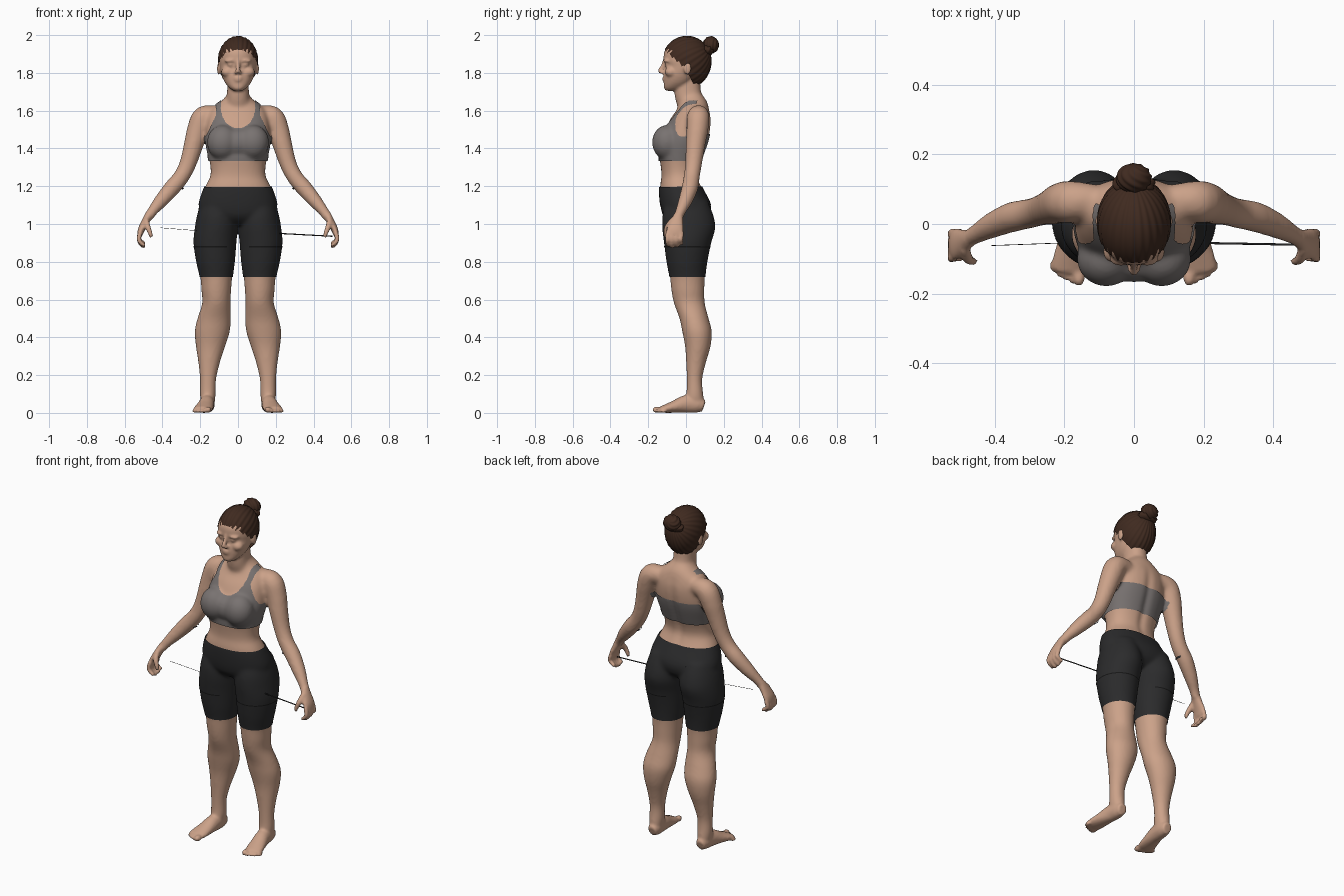
import bpy, bmesh, math
from mathutils import Vector, Matrix

cube = bpy.data.objects.get("Cube")
if cube:
    bpy.data.objects.remove(cube, do_unlink=True)


def material(name, rgb):
    mat = bpy.data.materials.new(name)
    mat.use_nodes = True
    mat.diffuse_color = (*rgb, 1)
    shader = next(n for n in mat.node_tree.nodes if n.type == 'BSDF_PRINCIPLED')
    shader.inputs["Base Color"].default_value = (*rgb, 1)
    shader.inputs["Roughness"].default_value = 0.7
    return mat


SKIN = material("skin", (.6, .36, .25))
HAIR = material("dark brown hair", (.05, .023, .014))
GREY = material("grey fabric", (.19, .17, .165))
BLACK = material("black fabric", (.024, .024, .025))
SEAM = material("seam black", (.008, .008, .008))


def spline(rows, steps=4):
    """Smooth a list of stations with a Catmull-Rom curve."""
    rows = [Vector(r) for r in rows]
    out = []
    for i in range(len(rows) - 1):
        a, b = rows[max(i - 1, 0)], rows[i]
        c, d = rows[i + 1], rows[min(i + 2, len(rows) - 1)]
        for k in range(steps):
            t = k / steps
            out.append(b + (c - a) * (t / 2) + (a * 2 - b * 5 + c * 4 - d) * (t * t / 2)
                       + (b * 3 - a - c * 3 + d) * (t ** 3 / 2))
    return out + [rows[-1]]


def skin_rings(bm, rings):
    """Join rings of points into one closed tube."""
    rings = [[bm.verts.new(p) for p in ring] for ring in rings]
    for low, high in zip(rings, rings[1:]):
        for i in range(len(low)):
            j = (i + 1) % len(low)
            bm.faces.new((low[i], low[j], high[j], high[i]))
    bm.faces.new(rings[0])
    bm.faces.new(rings[-1])


def circle(power=1.0, n=32):
    for i in range(n):
        a = math.tau * i / n
        c, s = math.cos(a), math.sin(a)
        yield (math.copysign(abs(c) ** power, c), math.copysign(abs(s) ** power, s))


def stack(bm, rows, power=.9):
    """Level rings from stations of height, two x limits, front and back."""
    skin_rings(bm, [[((a + b) / 2 + c * (b - a) / 2, (f + k) / 2 + s * (k - f) / 2, z)
                     for c, s in circle(power)] for z, a, b, f, k in spline(rows)])


def symmetric(bm, rows):
    stack(bm, [(z, -w, w, f, k) for z, w, f, k in rows])


def tube(bm, rows, side):
    """Sweep ellipses along a path of x, y, z, side radius, other radius."""
    pts = spline([r if len(r) == 5 else (*r, r[-1]) for r in rows])
    rings = []
    for i, p in enumerate(pts):
        t = Vector(pts[min(i + 1, len(pts) - 1)][:3]) - Vector(pts[max(i - 1, 0)][:3])
        t.normalize()
        u = Vector(side)
        u = (u - t * u.dot(t)).normalized()
        v = t.cross(u)
        rings.append([Vector(p[:3]) + u * c * p[3] + v * s * p[4] for c, s in circle()])
    skin_rings(bm, rings)


def ball(bm, centre, radii):
    bmesh.ops.create_uvsphere(bm, u_segments=24, v_segments=16, radius=1,
                              matrix=Matrix.Translation(centre) @ Matrix.Diagonal((*radii, 1)))


def mirror(bm):
    """Copy everything so far to the other side."""
    copy = bmesh.ops.duplicate(bm, geom=bm.verts[:] + bm.edges[:] + bm.faces[:])["geom"]
    for v in copy:
        if isinstance(v, bmesh.types.BMVert):
            v.co.x = -v.co.x


def place(name, bm, mat):
    bmesh.ops.recalc_face_normals(bm, faces=bm.faces[:])
    mesh = bpy.data.meshes.new(name)
    bm.to_mesh(mesh)
    bm.free()
    mesh.shade_smooth()
    mesh.materials.append(mat)
    obj = bpy.data.objects.new(name, mesh)
    bpy.context.scene.collection.objects.link(obj)
    return obj


def fuse(bm, voxel, rounds):
    """Melt overlapping parts into one smooth surface."""
    obj = place("blend", bm, SKIN)
    remesh = obj.modifiers.new("remesh", 'REMESH')
    remesh.mode, remesh.voxel_size = 'VOXEL', voxel
    smooth = obj.modifiers.new("smooth", 'SMOOTH')
    smooth.factor, smooth.iterations = .5, rounds
    graph = bpy.context.evaluated_depsgraph_get()
    mesh = bpy.data.meshes.new_from_object(obj.evaluated_get(graph))
    bpy.data.objects.remove(obj, do_unlink=True)
    mesh.materials.clear()
    out = bmesh.new()
    out.from_mesh(mesh)
    bpy.data.meshes.remove(mesh)
    return out


# Legs, arms and bust, then torso and neck
core = bmesh.new()
stack(core, [(1.12, .03, .19, -.1, .11), (1.05, .012, .212, -.12, .14), (.98, .006, .225, -.122, .152),
             (.9, .012, .232, -.113, .13), (.8, .02, .218, -.1, .11), (.72, .03, .2, -.085, .1),
             (.65, .036, .194, -.078, .098), (.58, .04, .19, -.064, .1), (.5, .038, .215, -.035, .12),
             (.43, .043, .23, -.02, .137), (.35, .068, .223, -.005, .13), (.27, .094, .211, 0, .107),
             (.18, .115, .202, .003, .087), (.1, .118, .202, 0, .092), (.03, .125, .195, -.02, .1)], 1)
tube(core, [(.11, .07, 1.58, .045), (.18, .065, 1.567, .06), (.212, .06, 1.5, .058), (.235, .05, 1.42, .052),
            (.265, .04, 1.32, .045), (.3, .03, 1.25, .043), (.35, .02, 1.19, .044), (.41, -.005, 1.12, .037),
            (.455, -.03, 1.065, .028), (.478, -.042, 1.03, .027)], (0, 1, 0))
ball(core, (.08, -.1, 1.432), (.08, .075, .088))
mirror(core)
ball(core, (0, -.1, 1.43), (.1, .063, .07))
symmetric(core, [(1.0, .15, -.07, .08), (1.04, .19, -.115, .12), (1.1, .205, -.132, .128), (1.19, .177, -.138, .085),
                 (1.25, .148, -.13, .062), (1.3, .146, -.133, .068), (1.36, .156, -.14, .09),
                 (1.44, .17, -.13, .118), (1.5, .168, -.11, .13), (1.56, .16, -.08, .132),
                 (1.61, .14, -.045, .122), (1.65, .09, -.03, .11), (1.68, .06, -.03, .09)])
symmetric(core, [(1.58, .07, -.03, .1), (1.65, .064, -.054, .095), (1.7, .058, -.062, .08), (1.78, .056, -.06, .075)])
body = fuse(core, .01, 8)
for v in body.verts:  # spine furrow
    if v.co.y > 0 and 1.15 < v.co.z < 1.62:
        fade = math.sin((v.co.z - 1.15) / .47 * math.pi)
        v.co.y -= .012 * fade * math.exp(-(v.co.x / .022) ** 2)

# Hands, feet and paired face features
extra = bmesh.new()
tube(extra, [(.472, -.04, 1.045, .025, .023), (.492, -.05, 1.01, .036, .02),
             (.512, -.058, .97, .045, .018), (.52, -.062, .94, .042, .014)], (0, 1, 0))
for i in range(4):
    y = -.024 - .024 * i
    drop = (.012, 0, -.004, .004)[i]
    tube(extra, [(.517, y, .955, .0125), (.525, y - .003, .92, .012),
                 (.512, y - .002, .895 + drop, .011), (.492, y, .882 + drop, .01)], (0, 1, 0))
tube(extra, [(.487, -.07, 1.02, .016), (.478, -.098, .985, .015), (.466, -.107, .955, .012),
             (.458, -.108, .93, .01)], (0, 1, 0))
tube(extra, [(.16, .095, .035, .026, .03), (.16, .06, .045, .037, .044), (.165, 0, .047, .04, .047),
             (.175, -.06, .033, .046, .033), (.185, -.11, .022, .05, .022), (.19, -.138, .017, .047, .015)], (1, 0, 0))
for i in range(5):
    r = .017 if i == 0 else .0115 - .0005 * i
    ball(extra, (.158 + .0185 * i, -.152 + .002 * i * i, r), (r, .027 - .002 * i, r))
ball(extra, (.102, .008, 1.822), (.009, .02, .033))          # ear
ball(extra, (.04, -.1, 1.864), (.032, .022, .009))           # brow
ball(extra, (.038, -.098, 1.843), (.019, .016, .012))        # eye
ball(extra, (.055, -.08, 1.805), (.034, .032, .028))         # cheekbone
ball(extra, (.012, -.126, 1.802), (.009, .013, .008))        # nostril
mirror(extra)

# Head, nose and lips
symmetric(extra, [(1.705, .022, -.104, -.05), (1.72, .045, -.116, -.01), (1.75, .07, -.117, .03),
                  (1.79, .087, -.117, .06), (1.835, .096, -.108, .09), (1.87, .098, -.118, .11),
                  (1.92, .088, -.112, .105), (1.965, .05, -.07, .07)])
tube(extra, [(0, -.112, 1.868, .011), (0, -.122, 1.84, .01), (0, -.137, 1.812, .012), (0, -.136, 1.802, .009)], (1, 0, 0))
ball(extra, (0, -.115, 1.774), (.024, .012, .006))
ball(extra, (0, -.114, 1.761), (.021, .012, .007))
ball(extra, (0, -.1, 1.723), (.026, .018, .016))
bodymesh = bpy.data.meshes.new("core")
body.to_mesh(bodymesh)
body.free()
extra.from_mesh(bodymesh)
bpy.data.meshes.remove(bodymesh)
figure = place("body", fuse(extra, .0075, 2), SKIN)


def garment(name, mat, low, high, lift, keep):
    """Lift a cut piece of the body surface into a cloth layer."""
    bm = bmesh.new()
    bm.from_mesh(figure.data)
    for z, up in ((low, -1), (high, 1)):
        bmesh.ops.bisect_plane(bm, geom=bm.verts[:] + bm.edges[:] + bm.faces[:],
                               plane_co=(0, 0, z), plane_no=(0, 0, up), clear_outer=True)
    drop = [f for f in bm.faces if not keep(*f.calc_center_median())]
    bmesh.ops.delete(bm, geom=drop, context='FACES')
    bm.normal_update()
    for v in bm.verts:
        v.co += v.normal * lift
    for _ in range(4):
        rim = [v for v in bm.verts if v.is_boundary and low + .01 < v.co.z < high - .01]
        if rim:
            bmesh.ops.smooth_vert(bm, verts=rim, factor=.5, use_axis_x=True, use_axis_y=True, use_axis_z=True)
    place(name, bm, mat)


def top_area(x, y, z):
    x = abs(x)
    edge = .18 if z < 1.47 else .118 + .45 * min(max(1.57 - z, 0), .1)
    scoop = (x / .085) ** 2 + (min(z - 1.61, 0) / .105) ** 2 < 1
    return x < edge and (z < 1.48 or (y < .06 and not scoop))


# Clothing
garment("sports_top", GREY, 1.335, 1.67, .005, top_area)
garment("top_hem", GREY, 1.335, 1.36, .007, lambda x, y, z: abs(x) < .18)
garment("shorts", BLACK, .72, 1.195, .004, lambda x, y, z: abs(x) < .3)
garment("waistband", BLACK, 1.1, 1.195, .006, lambda x, y, z: abs(x) < .3)
garment("leg_seams", SEAM, .877, .883, .006, lambda x, y, z: .06 < abs(x) < .3)

# Loose threads between shorts and hands
for name, end, start, r in (("left_thread", (.5, -.06, .935), (.22, -.055, .95), .003),
                            ("right_thread", (-.41, -.062, .98), (-.22, -.055, .965), .001)):
    bm = bmesh.new()
    tube(bm, [(*start, r), (*end, r)], (0, 1, 0))
    place(name, bm, BLACK)


def strands(name, centre, radii, count, depth, twist, tilt, keep=None):
    """A furrowed ball of combed hair."""
    bm = bmesh.new()
    bmesh.ops.create_uvsphere(bm, u_segments=count * 6, v_segments=32, radius=1)
    turn = Matrix.Rotation(math.radians(tilt), 3, 'X')
    for v in bm.verts:
        angle = math.atan2(v.co.y, v.co.x) + twist * v.co.z
        fade = 1 - v.co.z ** 4
        p = turn @ (v.co * (1 + depth * fade * math.sin(angle * count)))
        if keep and p.z < 0:
            p.z *= 1.12
        v.co = Vector(centre) + Vector([a * b for a, b in zip(p, radii)])
    if keep:
        drop = [f for f in bm.faces if not keep(*f.calc_center_median())]
        bmesh.ops.delete(bm, geom=drop, context='FACES')
    place(name, bm, HAIR)


def hairline(x, y, z):
    if y < -.01:
        return z > 1.83 + .88 * (-.01 - y)
    return z > 1.83 - 1.7 * (y + .01)


# Hair and bun
strands("hair", (0, .005, 1.865), (.106, .13, .13), 26, .012, 0, -60, hairline)
strands("hair_bun", (0, .132, 1.948), (.05, .042, .045), 7, .05, 1.5, -60)
strands("bun_base", (0, .115, 1.922), (.06, .035, .03), 6, .05, 1, -60)
